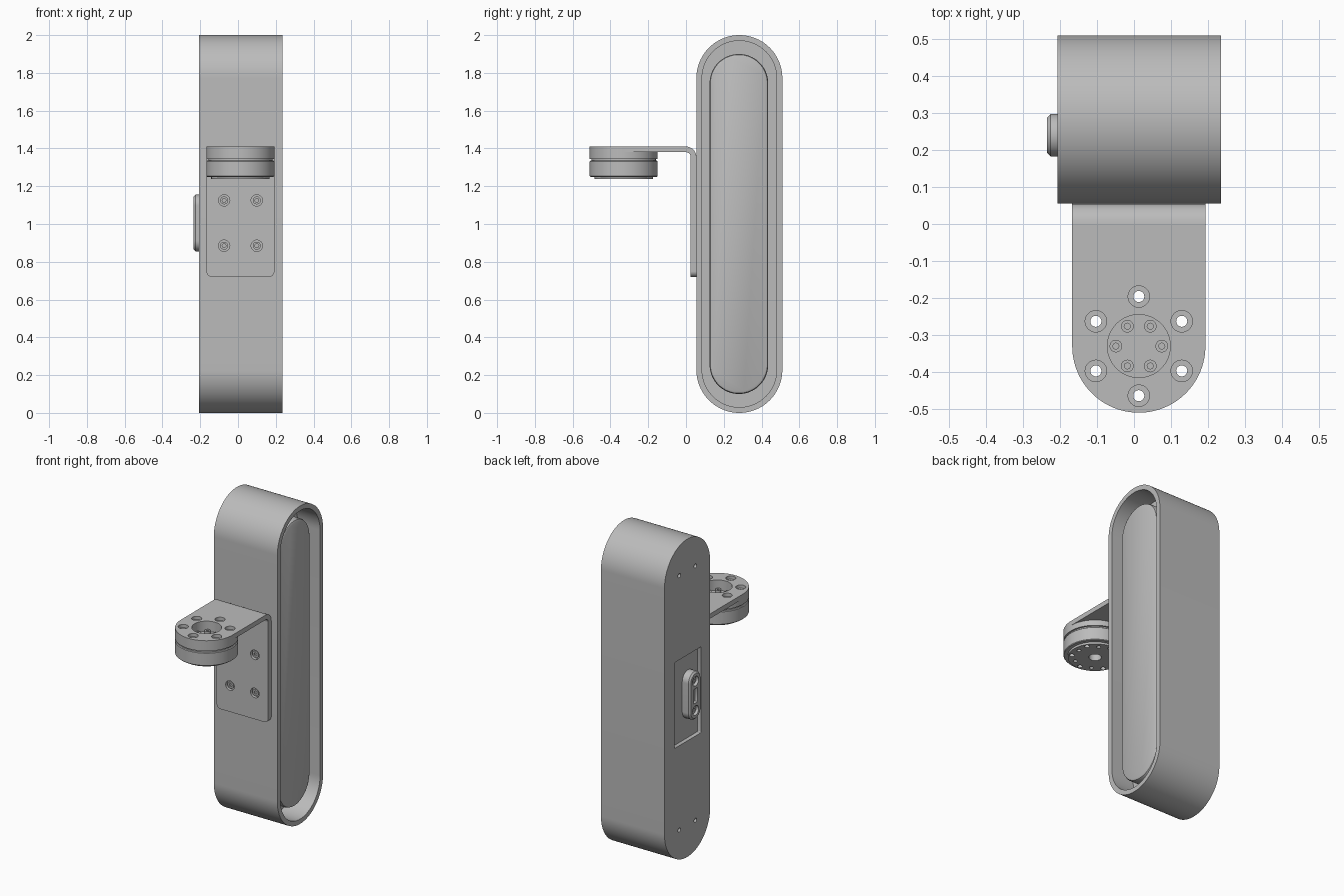
import bpy, bmesh
from math import sin, cos, pi, radians

if "Cube" in bpy.data.objects:
    bpy.data.objects.remove(bpy.data.objects["Cube"], do_unlink=True)

grey = bpy.data.materials.new("plain_grey")
grey.use_nodes = True
colour = (0.5, 0.5, 0.5, 1)
grey.diffuse_color = colour
grey.node_tree.nodes["Principled BSDF"].inputs["Base Color"].default_value = colour


def rounded(cx, cy, w, h, low, high=None, seg=16):
    """Rectangle outline with rounded lower and upper corners."""
    high = low if high is None else high
    points = []
    corners = ((1, 1, high, 0), (-1, 1, high, 1), (-1, -1, low, 2), (1, -1, low, 3))
    for sx, sy, r, quarter in corners:
        for i in range(seg + 1):
            a = (quarter + i / seg) * pi / 2
            points.append((cx + sx * (w / 2 - r) + r * cos(a),
                           cy + sy * (h / 2 - r) + r * sin(a)))
    return points


def slot(cx, cy, w, h):
    return rounded(cx, cy, w, h, w / 2)


def circle(cx, cy, r, seg=12):
    return rounded(cx, cy, 2 * r, 2 * r, r, seg=seg)


def loft(name, axis, sections):
    """Closed solid through (outline, position) sections along an axis."""
    place = {"x": lambda u, v, p: (p, u, v),
             "y": lambda u, v, p: (u, p, v),
             "z": lambda u, v, p: (u, v, p)}[axis]
    bm = bmesh.new()
    rings = [[bm.verts.new(place(u, v, p)) for u, v in outline]
             for outline, p in sections]
    for a, b in zip(rings, rings[1:]):
        for i in range(len(a)):
            bm.faces.new((a[i - 1], a[i], b[i], b[i - 1]))
    bm.faces.new(rings[0])
    bm.faces.new(rings[-1])
    bmesh.ops.remove_doubles(bm, verts=bm.verts, dist=0.00001)
    bmesh.ops.recalc_face_normals(bm, faces=bm.faces)
    mesh = bpy.data.meshes.new(name)
    bm.to_mesh(mesh)
    bm.free()
    mesh.materials.append(grey)
    obj = bpy.data.objects.new(name, mesh)
    bpy.context.collection.objects.link(obj)
    return obj


def prism(name, axis, outline, start, end):
    return loft(name, axis, [(outline, start), (outline, end)])


def activate(obj):
    bpy.ops.object.select_all(action="DESELECT")
    obj.select_set(True)
    bpy.context.view_layer.objects.active = obj


def cut(target, axis, outline, start, end):
    cutter = prism("cutter", axis, outline, start, end)
    cutter.hide_render = True
    mod = target.modifiers.new("cut", "BOOLEAN")
    mod.operation = "DIFFERENCE"
    mod.solver = "EXACT"
    mod.object = cutter
    activate(target)
    bpy.ops.object.modifier_apply(modifier=mod.name)
    bpy.data.objects.remove(cutter, do_unlink=True)


def ring(r, first):
    """Six points around the motor axis."""
    return [(MX + r * cos(radians(first + 60 * k)),
             MY + r * sin(radians(first + 60 * k))) for k in range(6)]


def socket_screw(name, axis, u, v, r, start, end):
    head = prism(name, axis, circle(u, v, r, 6), start, end)
    depth = (end - start) * 0.6
    beyond = end + (end - start)
    cut(head, axis, circle(u, v, r * 0.5, 2), end - depth, beyond)


# Housing: stadium body with an open tray on the left side
BY, LEFT, RIGHT = 0.2825, 0.235, -0.207
housing = prism("housing", "x", rounded(BY, 1, 0.455, 2, 0.2275, seg=24), RIGHT, LEFT)
cut(housing, "x", slot(BY, 1, 0.395, 1.94), 0.08, 0.3)

# Connector pocket and cover screw holes on the right side
FLOOR = RIGHT + 0.025
cut(housing, "x", rounded(0.278, 1, 0.265, 0.54, 0.008, seg=3), -0.3, FLOOR)
for y in (BY - 0.08, BY + 0.08):
    for z in (0.2, 1.8):
        cut(housing, "x", circle(y, z, 0.013, 5), -0.3, RIGHT + 0.05)

# Raised panel with a softened edge inside the tray
panel_sections = [(slot(0.28, 1, 0.31 - 2 * d, 1.8 - 2 * d), x)
                  for d, x in ((0, 0.078), (0, 0.185), (0.004, 0.195), (0.014, 0.2))]
loft("side_panel", "x", panel_sections)

# Connector plug
PY, PZ = 0.24, 1.005
plug = loft("connector_plug", "x", [
    (slot(PY, PZ, 0.115, 0.3), FLOOR + 0.002),
    (slot(PY, PZ, 0.115, 0.3), -0.225),
    (slot(PY, PZ, 0.095, 0.28), -0.235)])
for side in (-1, 1):
    cut(plug, "x", circle(PY, PZ + side * 0.092, 0.03, 6), -0.3, -0.212)
    socket_screw("plug_screw", "x", PY, PZ + side * 0.092, 0.022, -0.214, -0.222)
cut(plug, "x", rounded(PY, PZ, 0.04, 0.09, 0.004, seg=2), -0.3, -0.215)

# Bracket: back plate, bend and rounded arm
MX, MY, WIDTH = 0.013, -0.33, 0.36
BEND_Z, TOP, UNDER = 1.355, 1.41, 1.38
height = BEND_Z - 0.72
back_plate = prism("bracket_back_plate", "y",
                   rounded(MX, 0.72 + height / 2, WIDTH, height, 0.03, 0), 0.025, 0.055)
for x in (MX - 0.0865, MX + 0.0865):
    for z in (0.885, 1.125):
        cut(back_plate, "y", circle(x, z, 0.03, 8), 0, 0.045)
        socket_screw("bracket_screw", "y", x, z, 0.021, 0.046, 0.031)

steps = [i * pi / 16 for i in range(9)]
bend = [(0.055 * cos(a), BEND_Z + 0.055 * sin(a)) for a in steps]
bend += [(0.025 * cos(a), BEND_Z + 0.025 * sin(a)) for a in reversed(steps)]
prism("bracket_bend", "x", bend, MX - WIDTH / 2, MX + WIDTH / 2)

arm = prism("bracket_arm", "z",
            rounded(MX, -0.255, WIDTH, 0.51, WIDTH / 2, 0, seg=24), UNDER, TOP)
collar = prism("bracket_collar", "z", circle(MX, MY, 0.18, 24), 1.345, UNDER)

# Motor under the arm, with a groove at the top and a smaller end cap
motor = loft("motor", "z", [
    (circle(MX, MY, r, 24), z) for r, z in (
        (0.155, 1.237), (0.155, 1.25), (0.176, 1.25), (0.18, 1.254),
        (0.18, 1.331), (0.176, 1.335), (0.17, 1.335), (0.17, 1.345))])

# Centre bore, through holes and counterbores
for part in (arm, collar):
    cut(part, "z", circle(MX, MY, 0.085, 16), 1.3, 1.5)
for x, y in ring(0.134, 90):
    for part in (arm, collar, motor):
        cut(part, "z", circle(x, y, 0.015, 5), 1.1, 1.5)
    cut(arm, "z", circle(x, y, 0.029, 8), 1.39, 1.5)

# Holes in the underside of the motor
cut(motor, "z", circle(MX, MY, 0.036, 10), 1.1, 1.3)
for x, y in ring(0.12, 60):
    cut(motor, "z", circle(x, y, 0.012, 4), 1.1, 1.27)

# Hub screws inside the bore
for x, y in ring(0.062, 0):
    socket_screw("hub_screw", "z", x, y, 0.017, 1.344, 1.362)

# Smooth the round walls and keep the edges crisp
for obj in bpy.context.collection.objects:
    if obj.type == "MESH" and grey.name in obj.data.materials:
        activate(obj)
        bpy.ops.object.shade_smooth_by_angle(angle=radians(28))
